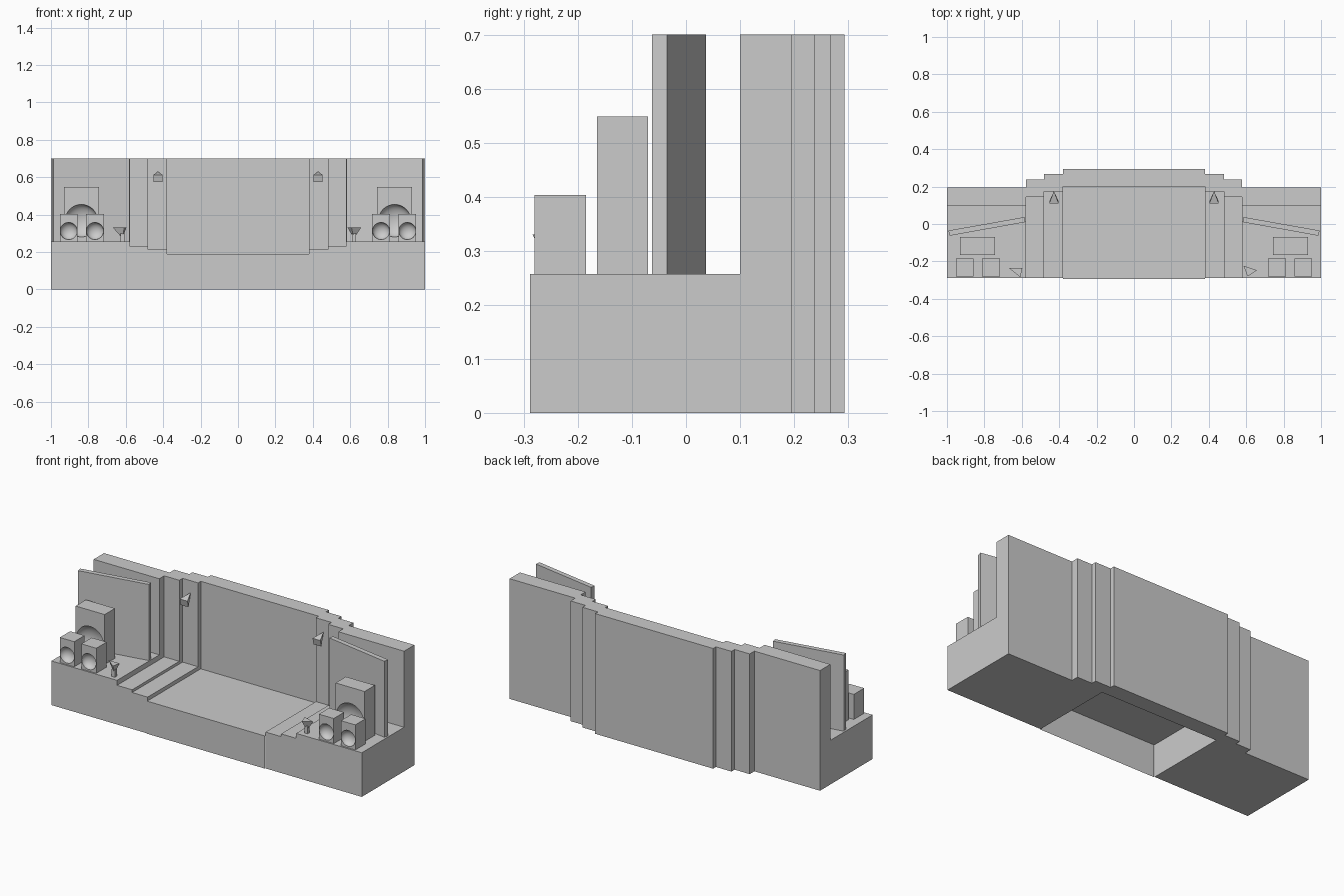
import bpy, bmesh
from mathutils import Matrix

if "Cube" in bpy.data.objects:
    bpy.data.objects.remove(bpy.data.objects["Cube"])

def finish(name, bm):
    bmesh.ops.recalc_face_normals(bm, faces=bm.faces[:])
    me = bpy.data.meshes.new(name)
    bm.to_mesh(me)
    bm.free()
    ob = bpy.data.objects.new(name, me)
    bpy.context.collection.objects.link(ob)
    return ob

def prism(name, pts, vec):
    """Extrude a closed 3D outline along vec."""
    bm = bmesh.new()
    f = bm.faces.new([bm.verts.new(p) for p in pts])
    r = bmesh.ops.extrude_face_region(bm, geom=[f])
    bmesh.ops.translate(bm, vec=vec,
                        verts=[g for g in r["geom"] if isinstance(g, bmesh.types.BMVert)])
    if not any(set(q.verts) == set(f.verts) for q in bm.faces):
        bm.faces.new(f.verts)
    return finish(name, bm)

def box(name, x0, x1, y0, y1, z0, z1):
    pts = [(x0, y0, z0), (x1, y0, z0), (x1, y1, z0), (x0, y1, z0)]
    return prism(name, pts, (0, 0, z1 - z0))

def pyramid(name, base, apex):
    bm = bmesh.new()
    b = [bm.verts.new(p) for p in base]
    a = bm.verts.new(apex)
    bm.faces.new(b)
    for i in range(len(b)):
        bm.faces.new((b[i], b[(i + 1) % len(b)], a))
    return finish(name, bm)

def section(name, x0, x1, yf, wall_f, wall_b, floor_z):
    """Floor and back wall as one L-shaped profile."""
    prof = [(yf, 0), (wall_b, 0), (wall_b, .7), (wall_f, .7), (wall_f, floor_z), (yf, floor_z)]
    return prism(name, [(x0, y, z) for y, z in prof], (x1 - x0, 0, 0))

def dish(ob, x, y, z, r, depth):
    """Carve a rounded bowl into the front of a speaker."""
    bm = bmesh.new()
    bmesh.ops.create_uvsphere(bm, u_segments=32, v_segments=16, radius=1)
    bm.transform(Matrix.Translation((x, y, z)) @ Matrix.Diagonal((r, depth, r, 1))
                 @ Matrix.Rotation(1.5708, 4, 'X'))
    cutter = finish("dish_cutter", bm)
    m = ob.modifiers.new("dish", 'BOOLEAN')
    m.operation, m.solver, m.object = 'DIFFERENCE', 'EXACT', cutter
    bpy.context.view_layer.objects.active = ob
    bpy.ops.object.modifier_apply(modifier="dish")
    bpy.data.objects.remove(cutter)
    bpy.ops.object.select_all(action='DESELECT')
    ob.select_set(True)
    bpy.ops.object.shade_smooth_by_angle()

# Centre stage: hollow floor, open underneath, plus back wall
bm = bmesh.new()
v = [bm.verts.new((x, y, z)) for y, z in ((-.293, 0), (-.293, .19), (.2, .19)) for x in (-.38, .38)]
bm.faces.new((v[0], v[1], v[3], v[2]))
bm.faces.new((v[2], v[3], v[5], v[4]))
finish("centre_floor", bm)
box("centre_wall", -.38, .38, .2, .293, 0, .7)

for s, side in ((-1, "left"), (1, "right")):
    # Stepped frame and wing
    section("inner_step_" + side, s * .38, s * .48, -.289, .175, .267, .212)
    section("outer_step_" + side, s * .48, s * .577, -.289, .145, .238, .228)
    section("wing_" + side, s * .577, s, -.289, .1, .195, .257)

    # Angled screen
    pts = [(.987, -.063), (.992, -.035), (.586, .037), (.581, .01)]
    prism("screen_" + side, [(s * x, y, .257) for x, y in pts], (0, 0, .443))

    # Large speaker behind two small ones
    big = box("large_speaker_" + side, s * .744, s * .931, -.165, -.07, .257, .548)
    dish(big, s * .8375, -.165, .367, .087, .05)
    for i, (a, b) in enumerate(((.717, .813), (.859, .952))):
        sp = box(f"small_speaker_{side}_{i}", s * a, s * b, -.28, -.185, .257, .403)
        dish(sp, s * (a + b) / 2, -.28, .312, .046, .035)

    # Spotlight high on the frame
    x = s * .428
    pyramid("wall_light_" + side,
            [(x - .025, .11, .612), (x + .025, .11, .612),
             (x + .025, .12, .573), (x - .025, .12, .573)], (x, .176, .63))

# Floor spotlights on short stalks, turned differently on each side
for side, cx, cy, tri in (
        ("right", .62, -.25, [(.586, -.224), (.658, -.247), (.607, -.28)]),
        ("left", -.618, -.255, [(-.668, -.236), (-.597, -.236), (-.608, -.284)])):
    pyramid("floor_light_" + side, [(x, y, .33) for x, y in tri], (cx, cy, .272))
    box("floor_light_stalk_" + side, cx - .01, cx + .01, cy - .01, cy + .01, .257, .3)
